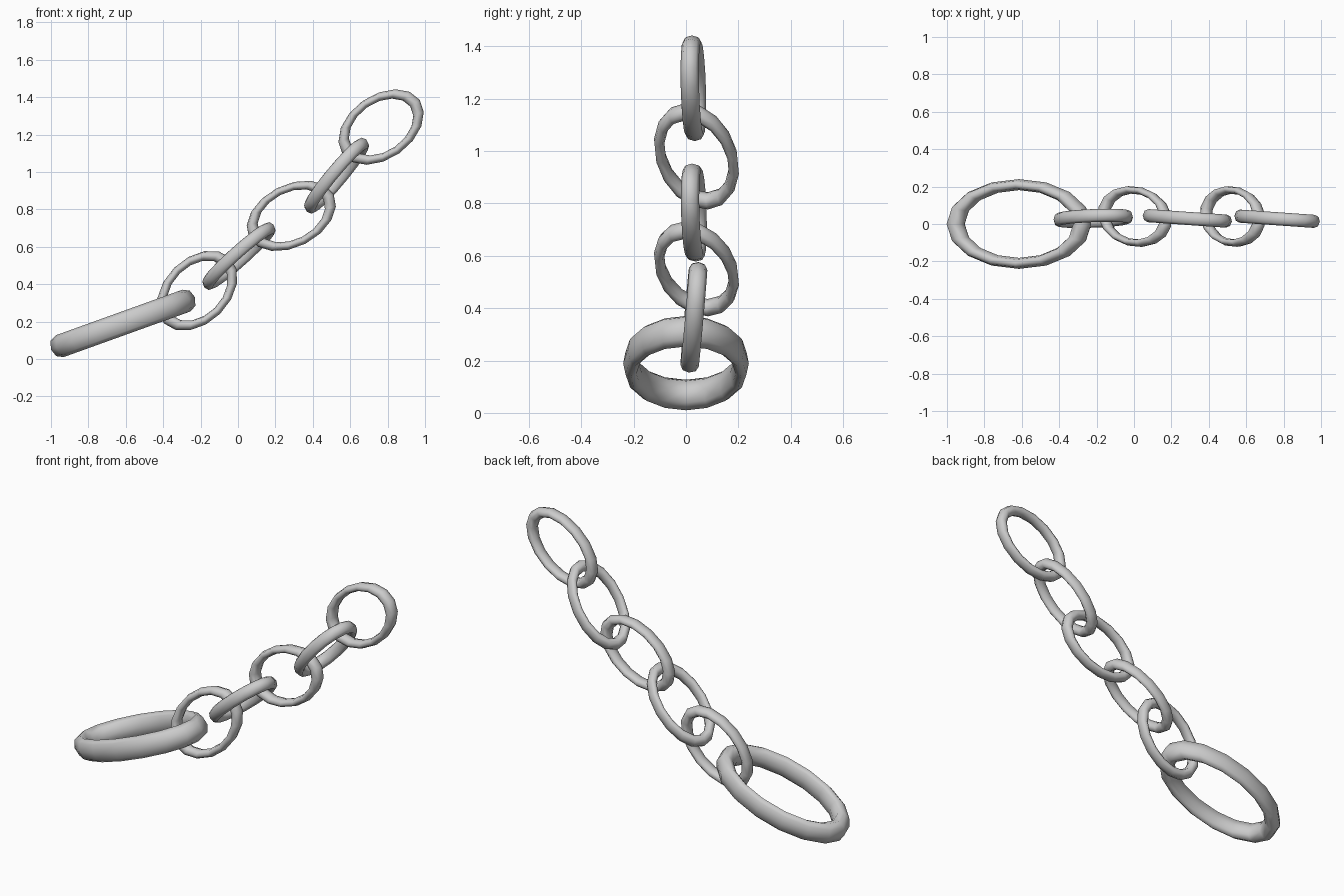
import bpy
import bmesh
from math import cos, sin, tau
from mathutils import Vector, Matrix

if "Cube" in bpy.data.objects:
    bpy.data.objects.remove(bpy.data.objects["Cube"])

SEGMENTS, SIDES = 16, 8
TUBE = 0.14  # tube radius relative to the ring radius before stretching


def link(name, center, normal, long_dir, half_long, half_short, half_thick):
    """Stretched torus: outer half length / half width, and half thickness."""
    n = Vector(normal).normalized()
    u = Vector(long_dir)
    u = (u - n * u.dot(n)).normalized()
    v = n.cross(u)
    bm = bmesh.new()
    rings = []
    for i in range(SEGMENTS):
        a = tau * i / SEGMENTS
        ring = []
        for j in range(SIDES):
            b = tau * j / SIDES
            r = (1 + TUBE * cos(b)) / (1 + TUBE)
            p = (Vector(center) + u * half_long * r * cos(a)
                 + v * half_short * r * sin(a) + n * half_thick * sin(b))
            ring.append(bm.verts.new(p))
        rings.append(ring)
    for i in range(SEGMENTS):
        r0, r1 = rings[i], rings[(i + 1) % SEGMENTS]
        for j in range(SIDES):
            k = (j + 1) % SIDES
            bm.faces.new((r0[j], r1[j], r1[k], r0[k])).smooth = True
    bmesh.ops.recalc_face_normals(bm, faces=bm.faces)
    mesh = bpy.data.meshes.new(name)
    bm.to_mesh(mesh)
    bm.free()
    obj = bpy.data.objects.new(name, mesh)
    bpy.context.collection.objects.link(obj)
    return obj


def direction(degrees):
    return Matrix.Rotation(-degrees * tau / 360, 3, 'Y') @ Vector((1, 0, 0))


# Large end link, lying nearly flat
d = direction(19.8)
link("large_end_link", (-0.615, 0, 0.19), (-d.z, 0, d.x), d, 0.41, 0.24, 0.062)

# Upright links
link("upright_link_lower", (-0.218, 0.03, 0.365), (-0.01, 1, -0.085),
     direction(45), 0.25, 0.174, 0.035)
link("upright_link_middle", (0.285, 0.03, 0.765), (0.07, 1, 0),
     direction(27), 0.255, 0.167, 0.035)
link("upright_link_top", (0.765, 0.028, 1.24), (0.07, 1, 0),
     direction(35), 0.253, 0.171, 0.035)

# Crosswise links, slightly rolled
link("cross_link_lower", (0.005, 0.04, 0.55), (-0.86, 0.2, 1),
     (0.74, -0.2, 0.67), 0.255, 0.16, 0.035)
link("cross_link_upper", (0.527, 0.04, 0.98), (-1.15, 0.25, 1),
     (0.64, -0.2, 0.74), 0.255, 0.16, 0.035)
